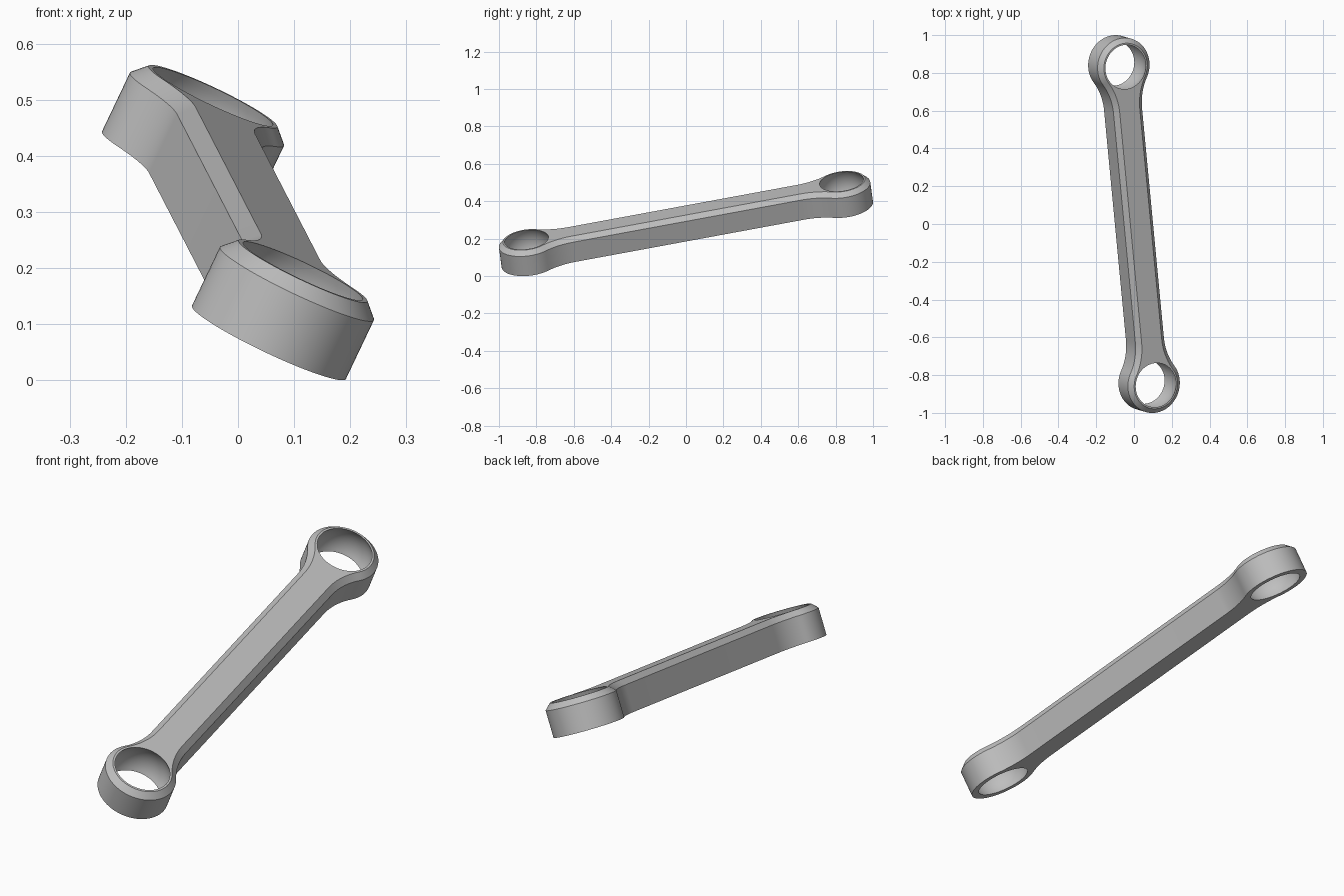
import bpy, bmesh, math
from mathutils import Vector, Matrix

cube = bpy.data.objects.get("Cube")
if cube:
    bpy.data.objects.remove(cube, do_unlink=True)

# Main dimensions of the link, in its own flat frame
REACH = 0.86        # middle to each eye centre
EYE = 0.152         # outer radius of an eye
BAR = 0.084         # half width of the bar
FILLET = 0.30       # blend from bar to eye
BORE = 0.118        # bore radius at both faces
SIDE, THICK = 0.117, 0.142
CHAMFER = 0.025


def arc(cx, cy, r, start, end, count):
    steps = [start + (end - start) * i / count for i in range(count + 1)]
    return [(cx + r * math.cos(s), cy + r * math.sin(s)) for s in steps]


def outline(inset):
    """Closed outline: two round eyes blended into a straight bar."""
    reach = math.sqrt((EYE + FILLET) ** 2 - (BAR + FILLET) ** 2)
    turn = math.atan2(BAR + FILLET, -reach)
    ring = arc(REACH, 0, EYE - inset, -turn, turn, 56)
    blend = arc(REACH - reach, BAR + FILLET, FILLET + inset,
                turn - math.pi, -math.pi / 2, 14)[1:]
    half = [(x, -y) for x, y in reversed(blend)] + ring + blend
    return half + [(-x, -y) for x, y in half]


def loop(bm, points, z):
    return [bm.verts.new((x, y, z)) for x, y in points]


def skin(bm, lower, upper):
    n = len(lower)
    for i in range(n):
        j = (i + 1) % n
        bm.faces.new((lower[i], lower[j], upper[j], upper[i]))


def cap(bm, loops, normal):
    edges = []
    for verts in loops:
        for a, b in zip(verts, verts[1:] + verts[:1]):
            edges.append(bm.edges.get((a, b)) or bm.edges.new((a, b)))
    bmesh.ops.triangle_fill(bm, edges=edges, use_beauty=True, normal=normal)


bm = bmesh.new()

# Outer wall and upper chamfer
base = loop(bm, outline(0), 0)
shoulder = loop(bm, outline(0), SIDE)
rim = loop(bm, outline(CHAMFER), THICK)
skin(bm, base, shoulder)
skin(bm, shoulder, rim)

# Ball-seat bores through both eyes
bottoms, tops = [base], [rim]
half = THICK / 2
ball = math.hypot(BORE, half)
for side in (-1, 1):
    rings = []
    for i in range(13):
        z = THICK * i / 12
        r = math.sqrt(ball ** 2 - (z - half) ** 2)
        rings.append(loop(bm, arc(side * REACH, 0, r, 0, math.tau, 64)[:-1], z))
    for low, high in zip(rings, rings[1:]):
        skin(bm, low, high)
    bottoms.append(rings[0])
    tops.append(rings[-1])

# Flat faces around the bores
cap(bm, bottoms, Vector((0, 0, -1)))
cap(bm, tops, Vector((0, 0, 1)))
bmesh.ops.recalc_face_normals(bm, faces=bm.faces)

mesh = bpy.data.meshes.new("connecting_link")
bm.to_mesh(mesh)
bm.free()
link = bpy.data.objects.new("connecting_link", mesh)
bpy.context.collection.objects.link(link)

# Plain grey metal
grey = bpy.data.materials.new("plain_grey")
grey.use_nodes = True
colour = (0.52, 0.52, 0.52, 1)
grey.diffuse_color = colour
grey.node_tree.nodes["Principled BSDF"].inputs["Base Color"].default_value = colour
mesh.materials.append(grey)

# Tilt the link into its resting pose
along = Vector((-0.16, 1.68, 0.31)).normalized()
up = Vector((0.4265, -0.125, 0.896))
up = (up - along * up.dot(along)).normalized()
across = up.cross(along)
pose = Matrix((along, across, up)).transposed().to_4x4()
pose.translation = (-0.025, 0.007, 0.223)
link.matrix_world = pose

bpy.ops.object.select_all(action='DESELECT')
link.select_set(True)
bpy.context.view_layer.objects.active = link
bpy.ops.object.shade_smooth_by_angle(angle=math.radians(30))
